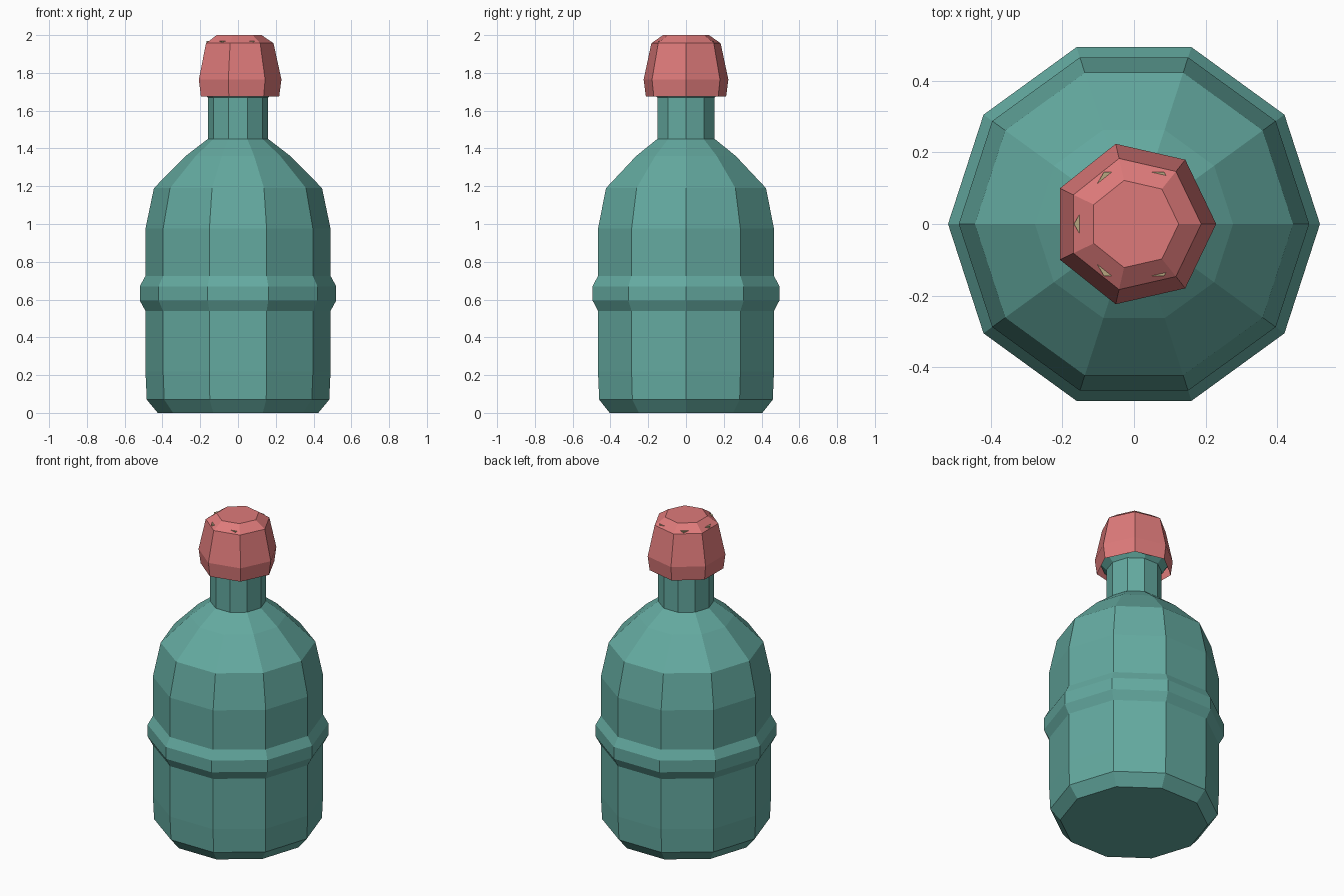
import bpy
import bmesh
from math import cos, sin, tau

cube = bpy.data.objects.get("Cube")
if cube:
    bpy.data.objects.remove(cube, do_unlink=True)


def material(name, rgb):
    mat = bpy.data.materials.new(name)
    mat.use_nodes = True
    mat.diffuse_color = (*rgb, 1)
    mat.node_tree.nodes["Principled BSDF"].inputs["Base Color"].default_value = (*rgb, 1)
    return mat


def lathe(name, profile, sides, mat, close_bottom=True):
    """Faceted solid of revolution from (radius, height) pairs, bottom to top."""
    bm = bmesh.new()
    rings = [[bm.verts.new((r * cos(tau * i / sides), r * sin(tau * i / sides), z))
              for i in range(sides)] for r, z in profile]
    for low, high in zip(rings, rings[1:]):
        for i in range(sides):
            j = (i + 1) % sides
            bm.faces.new((low[i], low[j], high[j], high[i]))
    bm.faces.new(rings[-1])
    if close_bottom:
        bm.faces.new(rings[0][::-1])
    mesh = bpy.data.meshes.new(name)
    bm.to_mesh(mesh)
    bm.free()
    mesh.materials.append(mat)
    obj = bpy.data.objects.new(name, mesh)
    bpy.context.collection.objects.link(obj)
    return obj


glass = material("teal_glass", (0.127, 0.402, 0.352))
red = material("soft_red", (0.73, 0.195, 0.195))
tan = material("tan_cork", (0.474, 0.381, 0.216))

# Bottle with waist band, shoulder, neck and a lip flaring inside the cap
lathe("bottle", [
    (0.425, 0), (0.483, 0.07), (0.49, 0.22), (0.49, 0.54), (0.52, 0.595),
    (0.52, 0.67), (0.49, 0.725), (0.49, 0.975), (0.445, 1.19), (0.277, 1.36),
    (0.16, 1.45), (0.16, 1.67), (0.2, 1.715), (0.2, 1.78), (0.165, 1.83),
], 10, glass)

# Six-sided cork whose corners just break through the cap's bevel
lathe("cork", [(0.16, 1.74), (0.168, 1.97)], 6, tan)

# Seven-sided cap, open below
lathe("cap", [(0.218, 1.675), (0.23, 1.765), (0.188, 1.957), (0.125, 2.0)],
      7, red, close_bottom=False)
